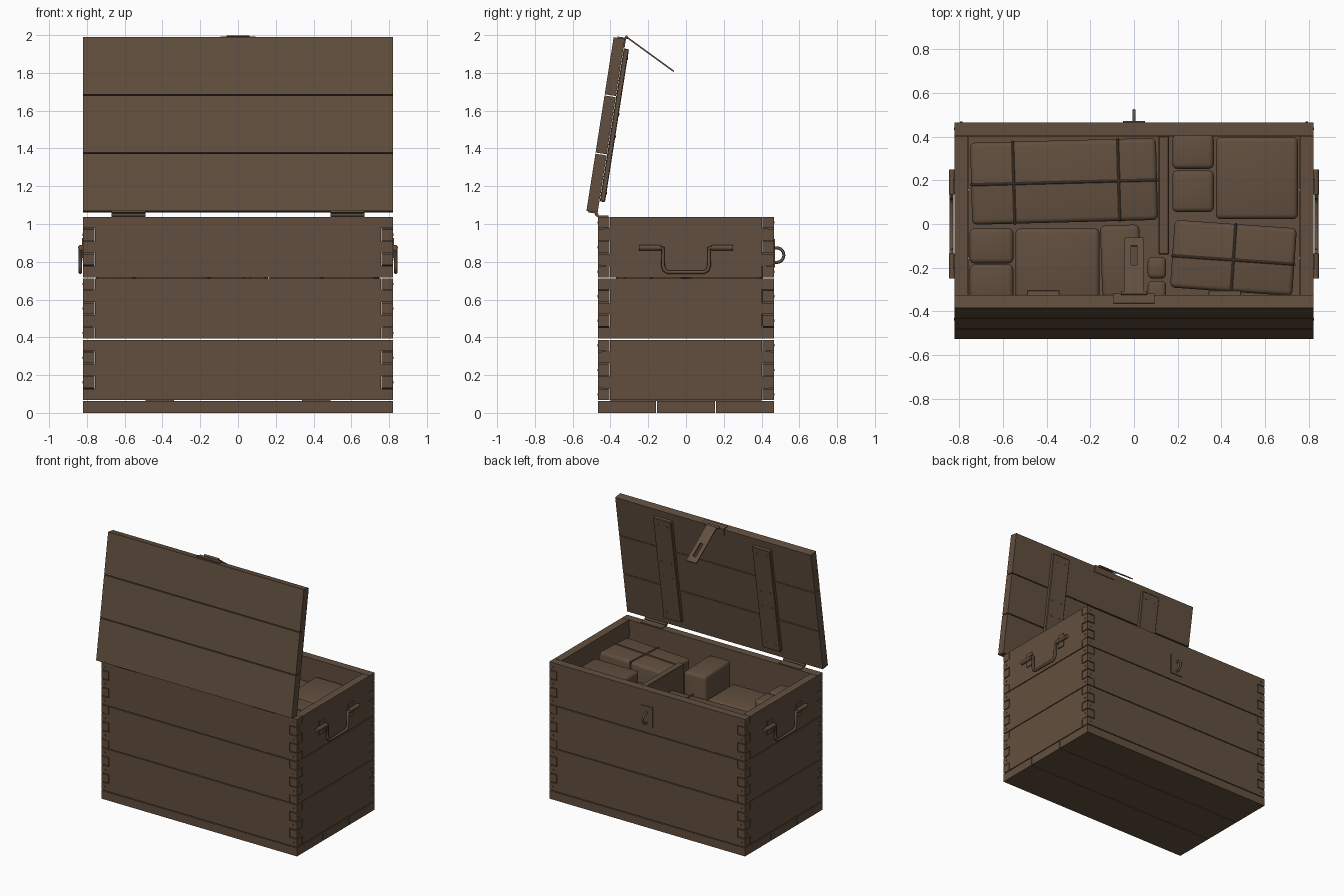
import bpy, bmesh, math
from mathutils import Matrix, Vector

cube = bpy.data.objects.get("Cube")
if cube:
    bpy.data.objects.remove(cube, do_unlink=True)

COLOUR = (0.122, 0.078, 0.049, 1)
wood = bpy.data.materials.new("brown wood")
wood.use_nodes = True
wood.diffuse_color = COLOUR
shader = wood.node_tree.nodes["Principled BSDF"]
shader.inputs["Base Color"].default_value = COLOUR
shader.inputs["Roughness"].default_value = 0.9

X, Y, H = 0.82, 0.465, 1.04      # half width, half depth, rim height
T, GAP = 0.06, 0.003             # board thickness, half joint gap
BASE, SEG = 0.065, 0.065         # lowest plank edge, finger height
ID = Matrix.Identity(4)


def finish(name, bm, matrix=ID, smooth=False):
    bmesh.ops.recalc_face_normals(bm, faces=bm.faces)
    bm.transform(matrix)
    mesh = bpy.data.meshes.new(name)
    bm.to_mesh(mesh)
    bm.free()
    mesh.materials.append(wood)
    ob = bpy.data.objects.new(name, mesh)
    bpy.context.collection.objects.link(ob)
    if smooth:
        bpy.ops.object.select_all(action="DESELECT")
        ob.select_set(True)
        bpy.context.view_layer.objects.active = ob
        bpy.ops.object.shade_smooth_by_angle(angle=math.radians(40))
    return ob


def add_box(bm, lo, hi):
    lo, hi = Vector(lo), Vector(hi)
    size = Matrix.Diagonal((*(hi - lo), 1))
    bmesh.ops.create_cube(bm, size=1, matrix=Matrix.Translation((lo + hi) / 2) @ size)


def boxes(name, pairs, matrix=ID, bevel=0, segments=1):
    bm = bmesh.new()
    for lo, hi in pairs:
        add_box(bm, lo, hi)
    if bevel:
        bmesh.ops.bevel(bm, geom=bm.edges[:], offset=bevel, segments=segments,
                        profile=0.5, affect="EDGES")
    return finish(name, bm, matrix, smooth=segments > 1)


def cylinders(name, ends, radius, sides=12, matrix=ID):
    bm = bmesh.new()
    for a, b in ends:
        a, b = Vector(a), Vector(b)
        turn = (b - a).to_track_quat("Z", "Y").to_matrix().to_4x4()
        bmesh.ops.create_cone(bm, cap_ends=True, segments=sides, radius1=radius,
                              radius2=radius, depth=(b - a).length,
                              matrix=Matrix.Translation((a + b) / 2) @ turn)
    return finish(name, bm, matrix, smooth=True)


def rod(name, points, radius, matrix=ID):
    curve = bpy.data.curves.new(name, "CURVE")
    curve.dimensions = "3D"
    curve.bevel_depth, curve.bevel_resolution, curve.use_fill_caps = radius, 2, True
    line = curve.splines.new("POLY")
    line.points.add(len(points) - 1)
    for p, co in zip(line.points, points):
        p.co = (*(matrix @ Vector(co)), 1)
    for p in line.points:
        p.radius = 1
    line.use_smooth = True
    curve.materials.append(wood)
    ob = bpy.data.objects.new(name, curve)
    bpy.context.collection.objects.link(ob)


def plank(name, half, first, parity, matrix):
    """Wall plank with finger joints on segments of the given parity."""
    edge = []
    for i in range(first, first + 5):
        tab = i % 2 == parity
        reach = half if tab else half - T - GAP
        shrink = GAP if tab or i in (first, first + 4) else -GAP
        z0 = BASE + SEG * i + (GAP if i == first else shrink)
        z1 = BASE + SEG * (i + 1) - (GAP if i == first + 4 else shrink)
        edge += [(reach, z0), (reach, z1)]
    outline = edge + [(-x, z) for x, z in reversed(edge)]
    bm = bmesh.new()
    face = bm.faces.new([bm.verts.new((x, 0, z)) for x, z in outline])
    new = bmesh.ops.extrude_face_region(bm, geom=[face])["geom"]
    verts = [v for v in new if isinstance(v, bmesh.types.BMVert)]
    bmesh.ops.translate(bm, vec=(0, T, 0), verts=verts)
    finish(name, bm, matrix)


# Walls: each is made facing -y, then turned into place
walls = [("front", 0, X, Y), ("right_side", 90, Y, X), ("back", 180, X, Y), ("left_side", 270, Y, X)]
for wall, angle, half, dist in walls:
    m = Matrix.Rotation(math.radians(angle), 4, "Z") @ Matrix.Translation((0, -dist, 0))
    parity = angle // 90 % 2
    for row in range(3):
        plank(f"{wall}_plank_{row + 1}", half, row * 5, parity, m)
    nails = [(s * (half - T / 2), BASE + SEG * (i + 0.5))
             for i in range(parity, 15, 2) for s in (-1, 1)]
    cylinders(f"{wall}_nails", [((x, -0.004, z), (x, 0.01, z)) for x, z in nails], 0.006, 8, m)

# Base boards and inner battens
boxes("base_boards", [((-X, y - 0.153, 0), (X, y + 0.153, 0.062)) for y in (-0.312, 0, 0.312)])
boxes("base_battens", [((s * 0.415 - 0.075, -0.4, 0.062), (s * 0.415 + 0.075, 0.4, 0.09))
                       for s in (-1, 1)])

# Open lid, built upright and leaned back
lid = Matrix.Translation((0, -0.527, 1.07)) @ Matrix.Rotation(math.radians(-8.9), 4, "X")
boxes("lid_boards", [((-X, 0, i * 0.312), (X, T, i * 0.312 + 0.306)) for i in range(3)], lid)
boxes("lid_battens", [((s * 0.415 - 0.075, T + 0.002, 0.06), (s * 0.415 + 0.075, T + 0.03, 0.88))
                      for s in (-1, 1)], lid, 0.004)
cylinders("batten_nails", [((s * 0.415 + dx, 0.085, z), (s * 0.415 + dx, 0.093, z))
                           for s in (-1, 1) for z in (0.11, 0.41, 0.53, 0.83)
                           for dx in (-0.04, 0.04)], 0.007, 8, lid)

# Hinges
sides = [(s * 0.58 - 0.09, s * 0.58 + 0.09) for s in (-1, 1)]
boxes("hinge_lid_leaves", [((a, 0.01, -0.007), (b, T, 0)) for a, b in sides], lid)
boxes("hinge_box_leaves", [((a, -0.47, H - 0.002), (b, -0.41, H + 0.004)) for a, b in sides])
cylinders("hinge_pins", [((a, -0.472, 1.05), (b, -0.472, 1.05)) for a, b in sides], 0.01)

# Slotted hasp hanging from the lid edge
boxes("hasp_mount", [((-0.093, 0.02, 0.93), (0.093, T + 0.006, 0.937)),
                     ((-0.093, T, 0.885), (0.093, T + 0.006, 0.937))], lid)
hasp = Matrix.Translation((0, -0.315, 1.99)) @ Matrix.Rotation(math.radians(-36), 4, "X")
boxes("hasp_strap", [((-0.043, 0, -0.004), (0.043, 0.155, 0.004)),
                     ((-0.043, 0.265, -0.004), (0.043, 0.31, 0.004)),
                     ((-0.043, 0.155, -0.004), (-0.013, 0.265, 0.004)),
                     ((0.013, 0.155, -0.004), (0.043, 0.265, 0.004))], hasp)
cylinders("hasp_pin", [((-0.06, -0.315, 1.988), (0.06, -0.315, 1.988))], 0.009)

# Staple on the back wall
boxes("staple_plate", [((-0.05, Y, 0.77), (0.05, Y + 0.007, 0.92))])
arc = [math.radians(a) for a in range(-90, 91, 15)]
rod("staple_loop", [(0, Y, 0.797)] + [(0, 0.482 + 0.036 * math.cos(a), 0.835 + 0.038 * math.sin(a))
                                      for a in arc] + [(0, Y, 0.873)], 0.008)

# Side handles
for name, angle in (("left", 0), ("right", 180)):
    m = Matrix.Rotation(math.radians(angle), 4, "Z")
    bend = [(0.122, 0.872), (0.122, 0.78), (0.115, 0.757), (0.095, 0.745)]
    half = [(0.835, y, z) for y, z in [(0.18, 0.875)] + bend]
    rod(f"{name}_handle", half + [(x, -y, z) for x, y, z in reversed(half)], 0.01, m)
    boxes(f"{name}_handle_plates", [((X, s * 0.175 - 0.03, 0.82), (X + 0.007, s * 0.175 + 0.03, 0.925))
                                    for s in (-1, 1)], m)
    cylinders(f"{name}_handle_sleeves", [((0.832, s * 0.135, 0.875), (0.832, s * 0.25, 0.875))
                                         for s in (-1, 1)], 0.015, 12, m)

# Packed parcels: name, centre x, centre y, width, depth, top, turn, strap offsets in x, in y
parcels = [
    ("long_bundle", -0.32, 0.195, 0.85, 0.375, 0.85, 1.5, (-0.23, 0.25), (-0.005,)),
    ("strapped_bundle", 0.455, -0.155, 0.56, 0.31, 0.95, -4, (0,), (-0.01,)),
    ("back_small_box", 0.27, 0.33, 0.19, 0.155, 0.86, 0, (), ()),
    ("middle_small_box", 0.27, 0.15, 0.19, 0.19, 0.86, 0, (), ()),
    ("square_box", 0.562, 0.21, 0.375, 0.375, 0.92, 0, (), ()),
    ("side_box", -0.652, -0.1, 0.2, 0.16, 0.93, 0, (), ()),
    ("corner_box", -0.652, -0.265, 0.2, 0.16, 0.93, 0, (), ()),
    ("wide_box", -0.35, -0.18, 0.385, 0.32, 0.83, 0, (), ()),
    ("tall_box", -0.06, -0.17, 0.18, 0.33, 1.0, 2, (), ()),
    ("tiny_box", 0.105, -0.2, 0.085, 0.1, 0.86, 0, (), ()),
    ("tiny_corner_box", 0.105, -0.315, 0.085, 0.11, 0.86, 0, (), ()),
]
for name, cx, cy, w, d, top, turn, across, along in parcels:
    m = Matrix.Translation((cx, cy, 0)) @ Matrix.Rotation(math.radians(turn), 4, "Z")
    low, e = 0.45, 0.006
    boxes(name, [((-w / 2, -d / 2, low), (w / 2, d / 2, top))], m, 0.022, 3)
    bands = [((x - e, -d / 2 - e, low - e), (x + e, d / 2 + e, top + e)) for x in across]
    bands += [((-w / 2 - e, y - e, low - e), (w / 2 + e, y + e, top + e)) for y in along]
    if bands:
        boxes(name + "_straps", bands, m, 0.004)

# Inner divider and a tray that carries the parcels
boxes("divider", [((0.112, -0.14, 0.45), (0.16, 0.402, 0.98))], bevel=0.004)
boxes("tray", [((-0.757, -0.402, 0.42), (0.757, 0.402, 0.45))])
